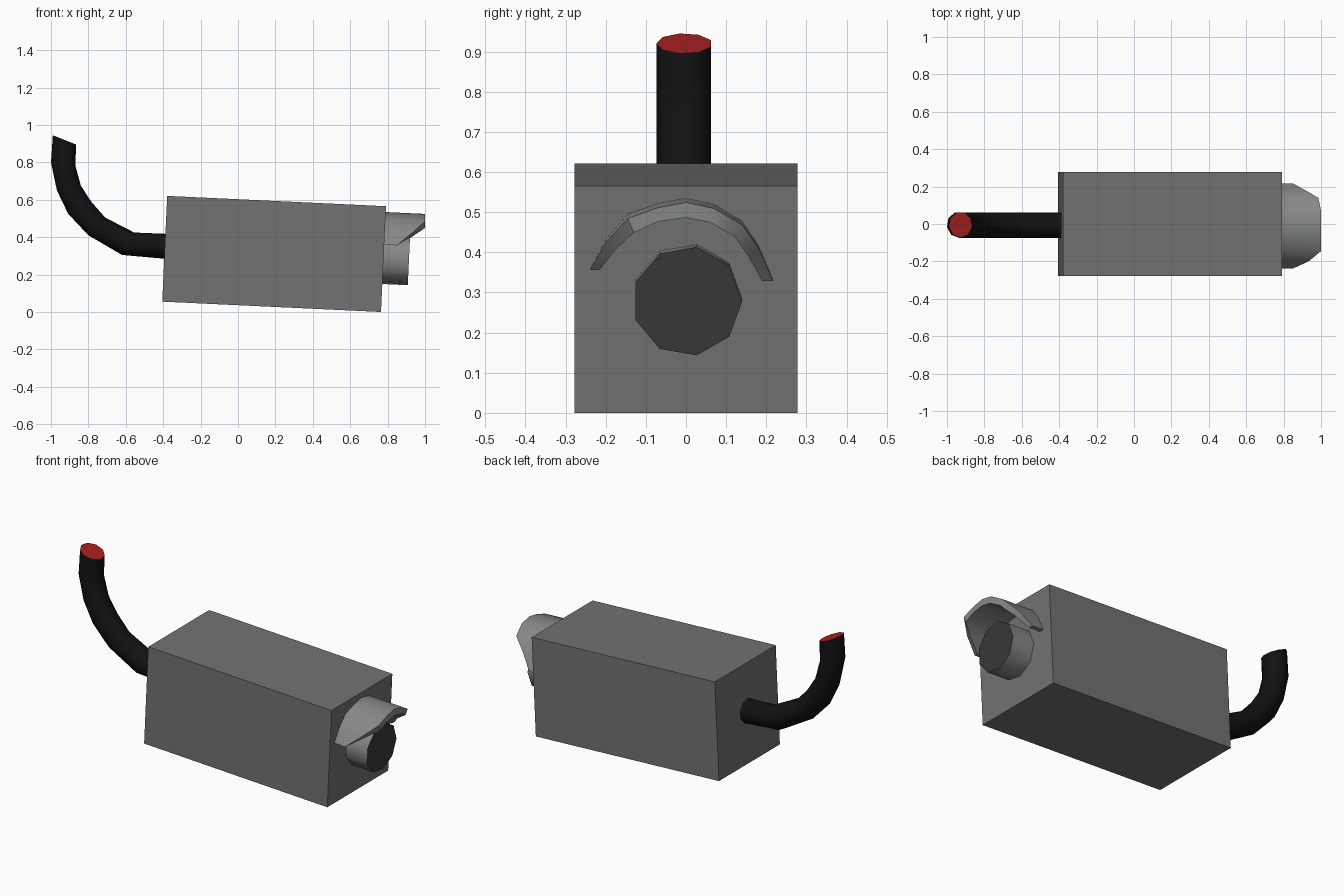
import bpy, math
from mathutils import Matrix, Vector

if "Cube" in bpy.data.objects:
    bpy.data.objects.remove(bpy.data.objects["Cube"])

TILT = math.radians(2.7)


def material(name, r, g, b):
    m = bpy.data.materials.new(name)
    m.diffuse_color = (r, g, b, 1)
    m.use_nodes = True
    m.node_tree.nodes["Principled BSDF"].inputs["Base Color"].default_value = m.diffuse_color
    return m


body_grey = material("body_grey", 0.17, 0.17, 0.17)
trim_grey = material("trim_grey", 0.24, 0.25, 0.24)
lens_dark = material("lens_dark", 0.04, 0.04, 0.04)
black = material("black", 0.006, 0.006, 0.006)
red = material("red", 0.4, 0.015, 0.015)


def mesh_object(name, verts, faces, mats, smooth=None):
    me = bpy.data.meshes.new(name)
    me.from_pydata(verts, [], faces)
    ob = bpy.data.objects.new(name, me)
    bpy.context.collection.objects.link(ob)
    for m in mats:
        me.materials.append(m)
    if smooth:
        bpy.ops.object.select_all(action='DESELECT')
        ob.select_set(True)
        bpy.context.view_layer.objects.active = ob
        bpy.ops.object.shade_smooth_by_angle(angle=math.radians(smooth))
    return ob


def tube(name, rings, mats, smooth):
    """Skin equal rings; the last cap takes the second material."""
    n = len(rings[0])
    verts = [p for ring in rings for p in ring]
    faces = [(k * n + i, k * n + (i + 1) % n, (k + 1) * n + (i + 1) % n, (k + 1) * n + i)
             for k in range(len(rings) - 1) for i in range(n)]
    faces.append(tuple(reversed(range(n))))
    faces.append(tuple(range(len(verts) - n, len(verts))))
    ob = mesh_object(name, verts, faces, mats, smooth)
    if len(mats) > 1:
        ob.data.polygons[len(faces) - 1].material_index = 1
    return ob


# Tilted housing
bpy.ops.mesh.primitive_cube_add(size=1)
body = bpy.context.object
body.name = "camera_housing"
body.data.transform(Matrix.Diagonal((1.171, 0.555, 0.566, 1)))
body.rotation_euler = (0, TILT, 0)
body.location = (0.193, 0, 0.3105)
body.data.materials.append(body_grey)

# Nine-sided lens barrel with dark front glass
axis = Vector((math.cos(TILT), 0, -math.sin(TILT)))
up = Vector((math.sin(TILT), 0, math.cos(TILT)))
side = Vector((0, 1, 0))
tip = Vector((0.914, 0.003, 0.278))
rings = []
for back in (0.2, 0):
    c = tip - axis * back
    rings.append([c + side * 0.137 * math.cos(a) + up * 0.137 * math.sin(a)
                  for a in (math.tau * i / 9 for i in range(9))])
tube("lens", rings, [trim_grey, lens_dark], 50)

# Curved hood above the lens: arched shell with slanted front
outer = [(-0.238, 0.36), (-0.2, 0.432), (-0.145, 0.495), (-0.07, 0.522), (0, 0.535),
         (0.07, 0.52), (0.14, 0.478), (0.182, 0.415), (0.217, 0.332)]
inner = [(-0.215, 0.36), (-0.175, 0.415), (-0.13, 0.46), (-0.07, 0.487), (0, 0.497),
         (0.06, 0.485), (0.12, 0.45), (0.155, 0.397), (0.19, 0.332)]
profile = outer + inner[::-1]
fronts = [min(1.0, 0.85 + max(0, z - 0.36) * 1.15) for y, z in outer]
fronts += fronts[::-1]
verts = [(0.775, y, z) for y, z in profile]
verts += [(x, y, z - (x - 0.775) * math.tan(TILT)) for x, (y, z) in zip(fronts, profile)]
n, h = len(profile), len(outer)
faces = [(i, i + n, (i + 1) % n + n, (i + 1) % n) for i in range(n)]
for i in range(h - 1):
    j = n - 1 - i
    faces += [(i, i + 1, j - 1, j), (i + n, j + n, j - 1 + n, i + 1 + n)]
mesh_object("lens_hood", verts, faces, [trim_grey], 40)

# Bent mounting arm: (outer bend, inner bend) edge pairs in x, z
bend = [((-0.36, 0.282), (-0.36, 0.417)), ((-0.62, 0.305), (-0.555, 0.425)),
        ((-0.80, 0.41), (-0.71, 0.505)), ((-0.908, 0.525), (-0.785, 0.59)),
        ((-0.968, 0.65), (-0.84, 0.675)), ((-1.0, 0.80), (-0.87, 0.785)),
        ((-0.99, 0.945), (-0.865, 0.895))]
rings = []
for (ox, oz), (ix, iz) in bend:
    c = Vector(((ox + ix) / 2, -0.004, (oz + iz) / 2))
    w = Vector(((ix - ox) / 2, 0, (iz - oz) / 2)) * 1.015
    rings.append([c + w * math.sin(a) - side * 0.07 * math.cos(a)
                  for a in (math.tau * i / 9 for i in range(9))])
arm = tube("mounting_arm", rings, [black, red], 50)

# Consistent outward normals
import bmesh
for ob in bpy.context.collection.objects:
    bm = bmesh.new()
    bm.from_mesh(ob.data)
    bmesh.ops.recalc_face_normals(bm, faces=bm.faces)
    bm.to_mesh(ob.data)
    bm.free()
